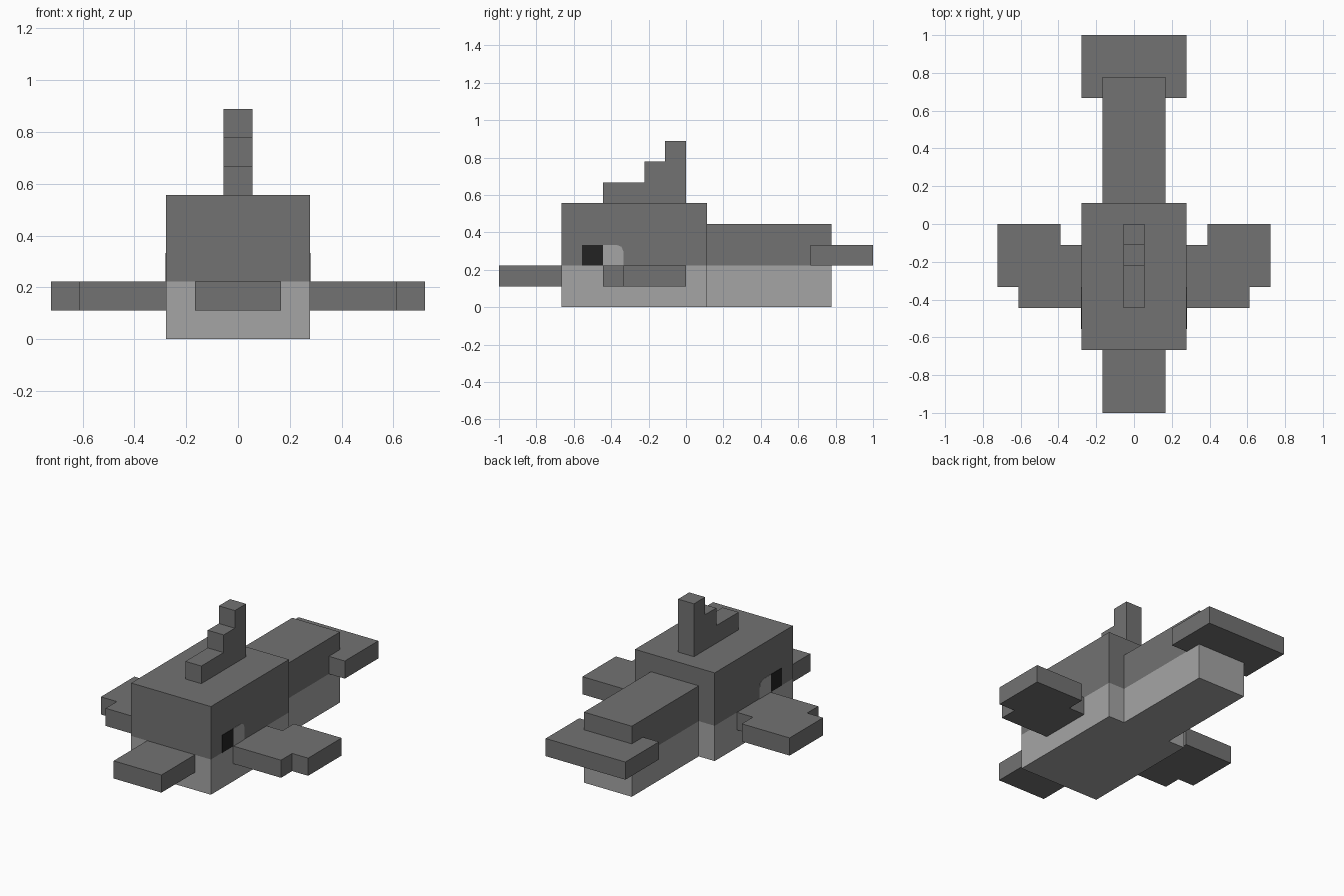
import bpy, bmesh
from mathutils import Vector

U = 1 / 9  # block unit: the model is 18 units long

cube = bpy.data.objects.get("Cube")
if cube:
    bpy.data.objects.remove(cube, do_unlink=True)


def material(name, value):
    m = bpy.data.materials.new(name)
    m.use_nodes = True
    colour = (value, value, value, 1)
    m.diffuse_color = colour
    m.node_tree.nodes["Principled BSDF"].inputs["Base Color"].default_value = colour
    return m


dark = material("dark grey skin", 0.17)
light = material("light grey belly", 0.376)
black = material("eye black", 0.016)


def prism(name, outline, axis, lo, hi, mats, split=None):
    """Extrude an outline along an axis; faces below the split height get the second material."""
    bm = bmesh.new()
    verts = []
    for a, b in outline:
        p = [a, b]
        p.insert(axis, lo)
        verts.append(bm.verts.new(Vector(p) * U))
    face = bm.faces.new(verts)
    move = Vector((0, 0, 0))
    move[axis] = (hi - lo) * U
    new = bmesh.ops.extrude_face_region(bm, geom=[face], use_keep_orig=True)["geom"]
    bmesh.ops.translate(bm, vec=move, verts=[v for v in new if isinstance(v, bmesh.types.BMVert)])
    if split is not None:
        bmesh.ops.bisect_plane(bm, geom=bm.verts[:] + bm.edges[:] + bm.faces[:],
                               plane_co=(0, 0, split * U), plane_no=(0, 0, 1))
        for f in bm.faces:
            f.material_index = int(f.calc_center_median().z < split * U)
    bmesh.ops.recalc_face_normals(bm, faces=bm.faces)
    mesh = bpy.data.meshes.new(name)
    bm.to_mesh(mesh)
    bm.free()
    for m in mats:
        mesh.materials.append(m)
    ob = bpy.data.objects.new(name, mesh)
    bpy.context.collection.objects.link(ob)
    return ob


def box(name, half_x, y, z, mats, split=None):
    outline = [(-half_x, y[0]), (half_x, y[0]), (half_x, y[1]), (-half_x, y[1])]
    return prism(name, outline, 2, z[0], z[1], mats, split)


# Body and tail with pale undersides, snout and tail fluke
box("body", 2.5, (-6, 1), (0, 5), [dark, light], 2)
box("tail", 1.5, (1, 7), (0, 4), [dark, light], 2)
box("snout", 1.5, (-9, -6), (1, 2), [dark])
box("tail_fluke", 2.5, (6, 9), (2, 3), [dark])

# Stepped dorsal fin, outline in y and z
prism("dorsal_fin", [(-4, 5), (0, 5), (0, 8), (-1, 8), (-1, 7), (-2, 7), (-2, 6), (-4, 6)],
      0, -0.5, 0.5, [dark])

# Stepped side fins and eyes, mirrored
FIN = [(2.5, -4), (5.5, -4), (5.5, -3), (6.5, -3), (6.5, 0), (3.5, 0), (3.5, -1), (2.5, -1)]
EYE = [(-5, 2), (-4, 2), (-4, 3), (-5, 3)]
PATCH = [(-4, 2), (-3, 2), (-3, 2.65), (-3.1, 2.9), (-3.35, 3), (-4, 3)]
for side, s in (("left", 1), ("right", -1)):
    prism(side + "_fin", [(x * s, y) for x, y in FIN], 2, 1, 2, [dark])
    prism(side + "_eye", EYE, 0, 2.48 * s, 2.52 * s, [black])
    prism(side + "_eye_patch", PATCH, 0, 2.48 * s, 2.52 * s, [light])
